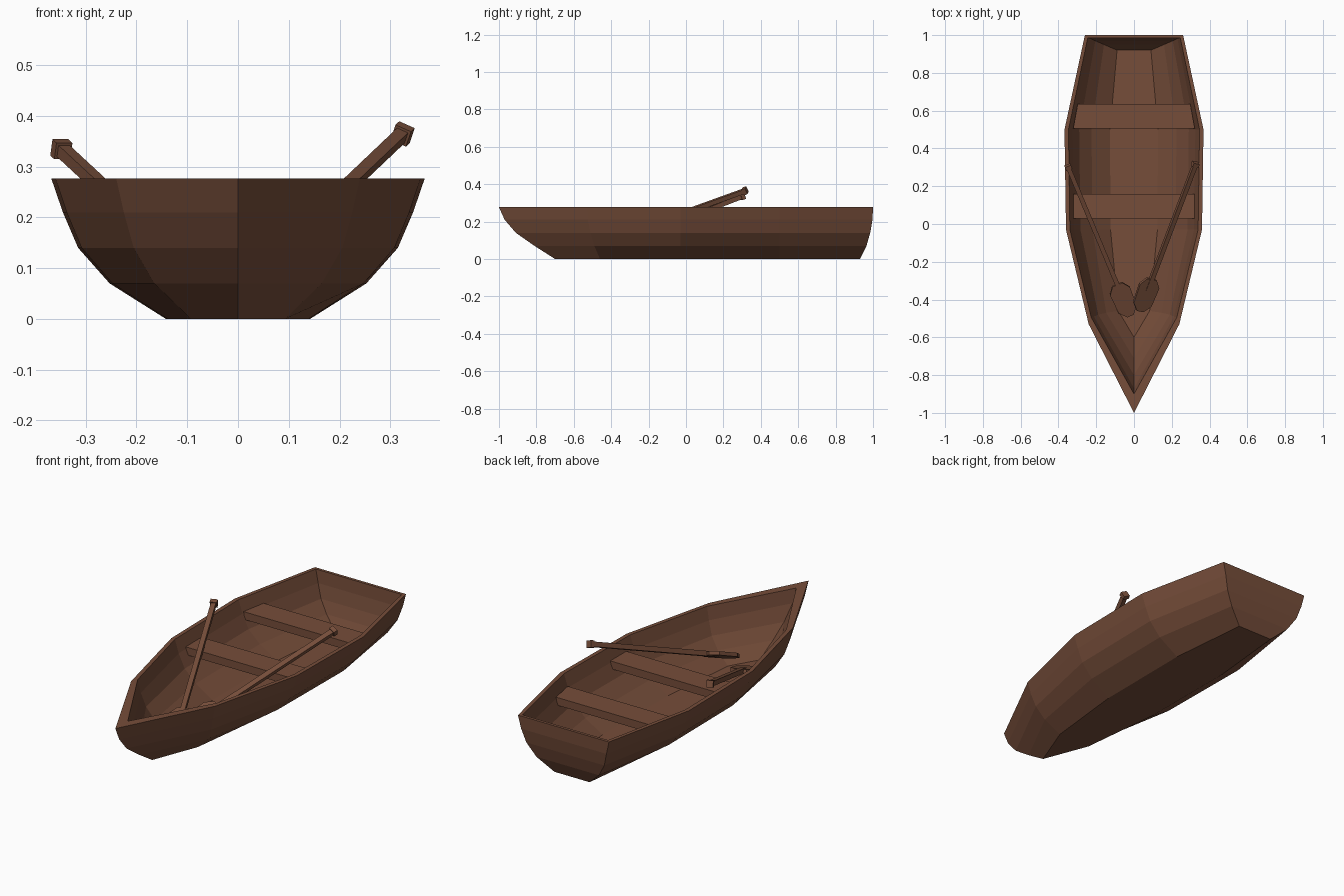
import bpy, bmesh, math
from mathutils import Vector, Matrix

if "Cube" in bpy.data.objects:
    bpy.data.objects.remove(bpy.data.objects["Cube"])

wood = bpy.data.materials.new("brown wood")
wood.diffuse_color = (0.18, 0.075, 0.042, 1)
wood.use_nodes = True
wood.node_tree.nodes["Principled BSDF"].inputs["Base Color"].default_value = wood.diffuse_color


def finish(bm, name):
    bmesh.ops.recalc_face_normals(bm, faces=bm.faces[:])
    me = bpy.data.meshes.new(name)
    bm.to_mesh(me)
    bm.free()
    me.materials.append(wood)
    ob = bpy.data.objects.new(name, me)
    bpy.context.collection.objects.link(ob)
    return ob


def loft(bm, rings):
    """Join rings of points with quads and cap both ends."""
    vs = [[bm.verts.new(p) for p in r] for r in rings]
    n = len(vs[0])
    for a, b in zip(vs, vs[1:]):
        for i in range(n):
            j = (i + 1) % n
            bm.faces.new((a[i], a[j], b[j], b[i]))
    bm.faces.new(vs[0][::-1])
    bm.faces.new(vs[-1])


def hull_ring(z, half, y_bow, y_shoulder, y_stern):
    """Horizontal outline: pointed bow, two widest stations, flat stern."""
    k = half / 0.368
    right = [(0.24 * k, y_shoulder), (0.36 * k, -0.03), (half, 0.5), (0.26 * k, y_stern)]
    pts = [(0, y_bow)] + right + [(-x, y) for x, y in reversed(right)]
    return [(x, y, z) for x, y in pts]


# Hull: outer shell up to the rim, then the inner shell down to the floor
outer = [(0, .142, -.70, -.46, .93), (.07, .253, -.81, -.49, .965),
         (.14, .315, -.91, -.51, .985), (.21, .345, -.97, -.525, .997),
         (.277, .368, -1.0, -.53, 1.0)]
inner = [(.277, .347, -.90, -.495, .985), (.21, .325, -.87, -.49, .982),
         (.14, .29, -.80, -.48, .97), (.08, .225, -.71, -.47, .95),
         (.02, .127, -.60, -.46, .92)]
bm = bmesh.new()
loft(bm, [hull_ring(*r) for r in outer + inner])
finish(bm, "hull")

# Two bench seats, slightly narrower towards the tapering end
for name, y0, y1, w0, w1 in (("front_seat", .03, .16, .32, .32),
                             ("rear_seat", .505, .635, .322, .298)):
    bm = bmesh.new()
    loft(bm, [[(-w0 + d, y0, z), (w0 - d, y0, z), (w1 - d, y1, z), (-w1 + d, y1, z)]
              for z, d in ((.18, .008), (.22, 0))])
    finish(bm, name)


def oar(name, grip, tip, roll):
    """Square shaft with a knob on the grip and a flat six-sided blade."""
    grip, tip = Vector(grip), Vector(tip)
    u = (tip - grip).normalized()
    side = Matrix.Rotation(roll, 3, u) @ u.cross(Vector((0, 0, 1))).normalized()
    up = side.cross(u)
    length = (tip - grip).length

    def square(d, r):
        return [grip + u * d + side * a * r + up * b * r
                for a, b in ((-1, -1), (1, -1), (1, 1), (-1, 1))]
    bm = bmesh.new()
    loft(bm, [square(0, .017), square(.022, .017)])
    loft(bm, [square(.02, .012), square(length - .12, .012)])
    blade = [(-.19, .028), (-.15, .057), (-.04, .052), (0, .018)]
    outline = blade + [(d, -w) for d, w in reversed(blade)]
    loft(bm, [[tip + u * d + side * w + up * h for d, w in outline]
              for h in (-.009, .009)])
    finish(bm, name)


oar("left_oar", (-.352, .31, .338), (-.02, -.485, .03), 0.0)
oar("right_oar", (.328, .325, .368), (.03, -.46, .085), math.radians(-25))
